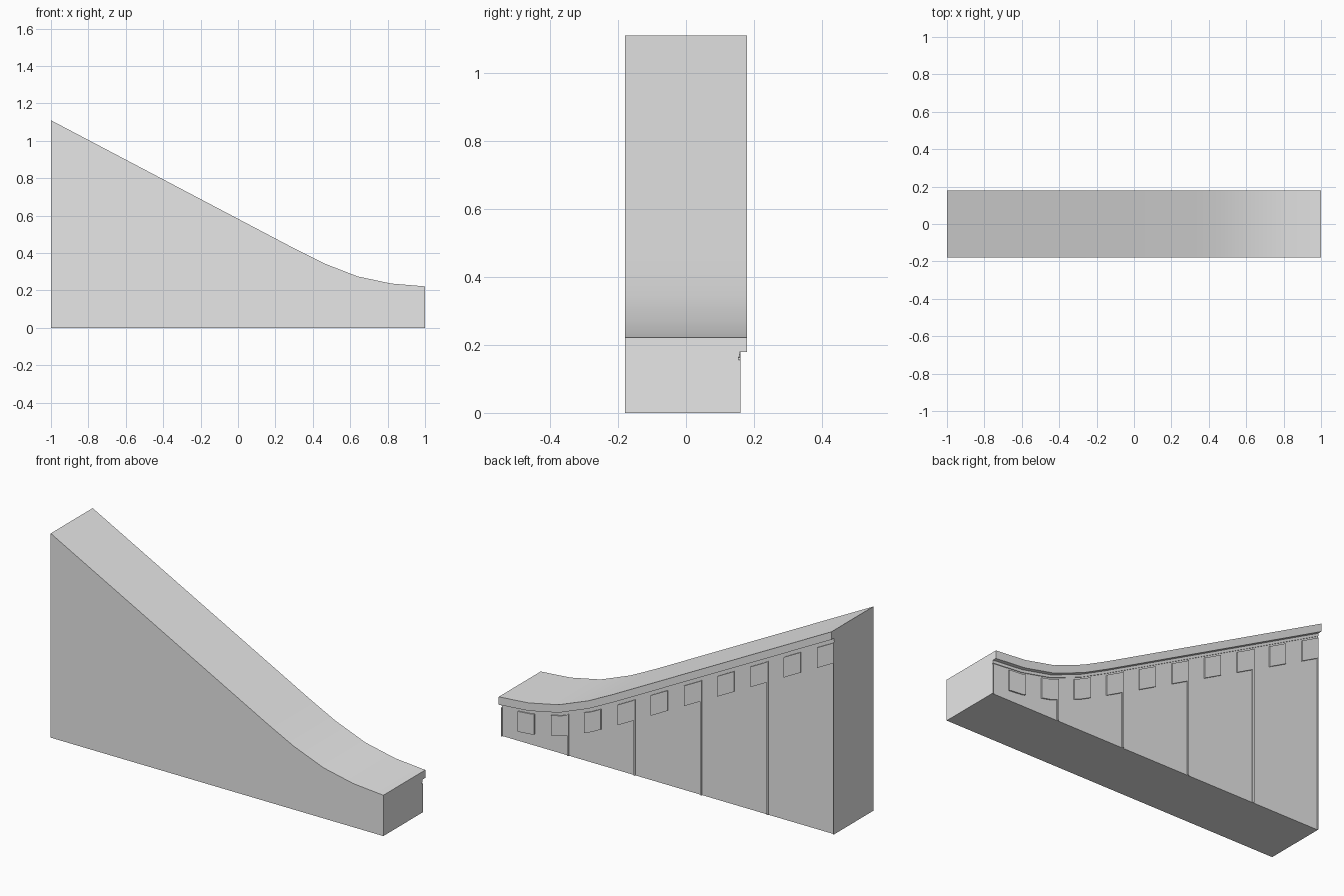
import bpy, bmesh

if "Cube" in bpy.data.objects:
    bpy.data.objects.remove(bpy.data.objects["Cube"])

# Top edge of the ramp, as (x, z)
TOP = [(-1, 1.11), (0.31, 0.42), (0.46, 0.345), (0.64, 0.275), (0.82, 0.237), (1, 0.222)]
WALL_Y = 0.154      # recessed back wall

grey = bpy.data.materials.new("light_grey")
grey.diffuse_color = (0.8, 0.8, 0.8, 1)
grey.use_nodes = True
grey.node_tree.nodes["Principled BSDF"].inputs["Base Color"].default_value = grey.diffuse_color


def top_z(x):
    for (xa, za), (xb, zb) in zip(TOP, TOP[1:]):
        if x <= xb:
            return za + (zb - za) * (x - xa) / (xb - xa)
    return TOP[-1][1]


def slab(name, x0, x1, y0, y1, upper, lower=None):
    """Extrude a band that follows the ramp; lower=None reaches the ground."""
    xs = [x0] + [x for x, _ in TOP if x0 < x < x1] + [x1]
    outline = [(x, top_z(x) - upper) for x in xs]
    if lower is None:
        outline += [(x1, 0), (x0, 0)]
    else:
        outline += [(x, top_z(x) - lower) for x in reversed(xs)]
    bm = bmesh.new()
    face = bm.faces.new([bm.verts.new((x, y0, z)) for x, z in outline])
    ext = bmesh.ops.extrude_face_region(bm, geom=[face])
    moved = [v for v in ext["geom"] if isinstance(v, bmesh.types.BMVert)]
    bmesh.ops.translate(bm, verts=moved, vec=(0, y1 - y0, 0))
    bmesh.ops.recalc_face_normals(bm, faces=bm.faces)
    mesh = bpy.data.meshes.new(name)
    bm.to_mesh(mesh)
    bm.free()
    mesh.materials.append(grey)
    obj = bpy.data.objects.new(name, mesh)
    bpy.context.collection.objects.link(obj)
    bpy.context.view_layer.objects.active = obj
    obj.select_set(True)
    bpy.ops.object.shade_smooth_by_angle(angle=0.5)
    obj.select_set(False)
    return obj


# Solid ramp body, overhanging coping and the thin moulding below it
slab("ramp_body", -1, 1, -0.18, WALL_Y, 0)
slab("coping", -1, 1, WALL_Y, 0.18, 0, 0.043)
slab("moulding", -1, 1, WALL_Y, 0.158, 0.043, 0.058)

# Vertical ribs dividing the back wall into bays
for i in range(6):
    x = 1 - 0.4 * i
    slab(f"rib_{i + 1}", max(x - 0.005, -1), min(x + 0.005, 1), WALL_Y, 0.16, 0.066)

# Raised square panels following the slope
for i in range(10):
    x = 0.85 - 0.2 * i
    slab(f"panel_{i + 1}", max(x - 0.05, -1), x + 0.05, WALL_Y, 0.161, 0.068, 0.178)
